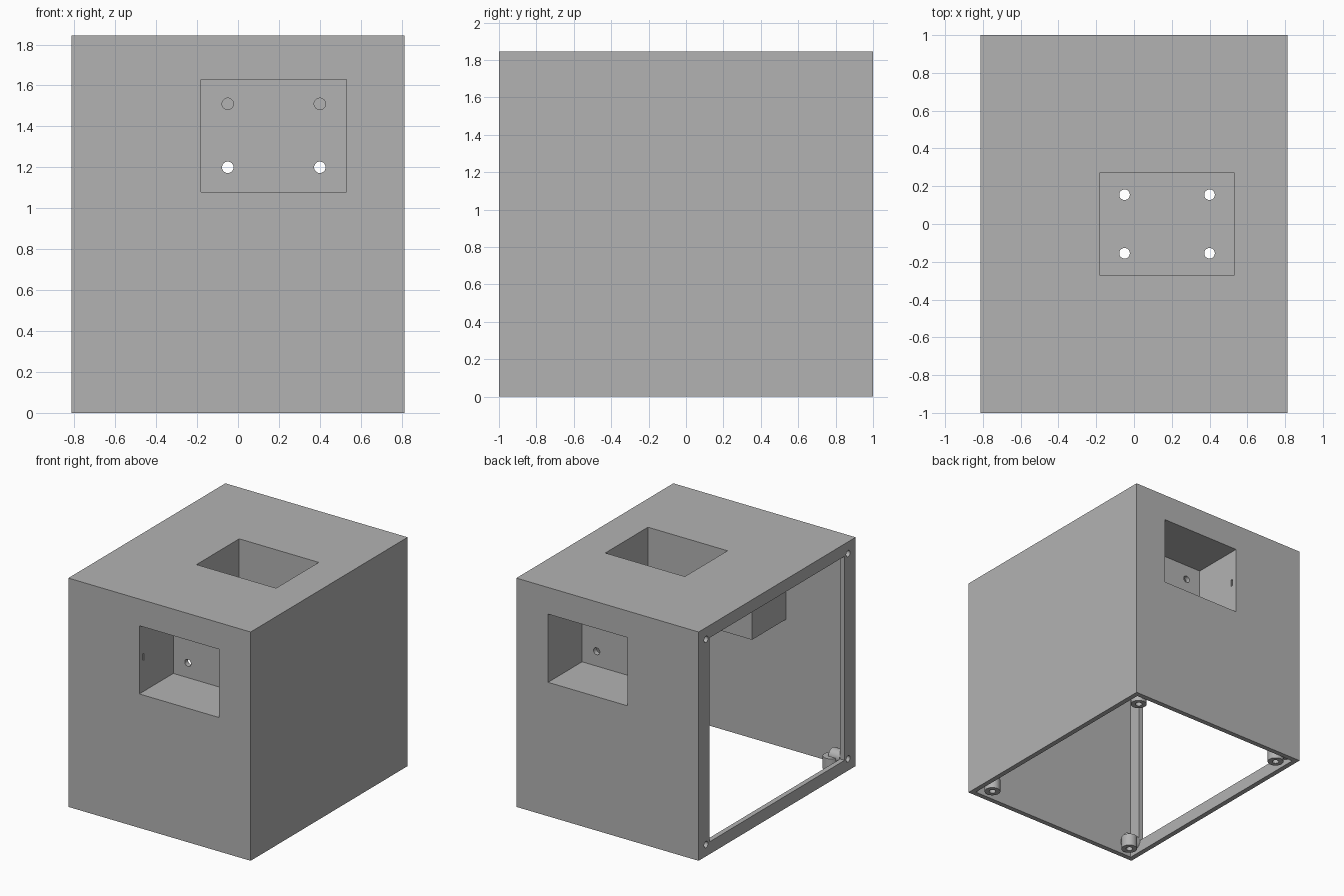
import bpy
import bmesh
from math import pi
from mathutils import Matrix, Vector

if "Cube" in bpy.data.objects:
    bpy.data.objects.remove(bpy.data.objects["Cube"], do_unlink=True)

# Main dimensions
HX, HY, H = 0.813, 1.0, 1.845
WALL, DEPTH = 0.04, 0.433
PX0, PX1 = -0.18, 0.53           # pocket extent across x
PZ0, PZ1 = 1.08, 1.63            # side pockets, height range
PY = 0.272                       # top pocket half length
HOLE_X, HOLE_R = (-0.05, 0.40), 0.028

grey = bpy.data.materials.new("plain_grey")
grey.use_nodes = True
colour = (0.45, 0.45, 0.45, 1)
grey.diffuse_color = colour
grey.node_tree.nodes["Principled BSDF"].inputs["Base Color"].default_value = colour


def make_object(name, bm):
    mesh = bpy.data.meshes.new(name)
    bm.to_mesh(mesh)
    bm.free()
    mesh.materials.append(grey)
    obj = bpy.data.objects.new(name, mesh)
    bpy.context.scene.collection.objects.link(obj)
    return obj


def box(name, lo, hi):
    lo, hi = Vector(lo), Vector(hi)
    bm = bmesh.new()
    bmesh.ops.create_cube(bm, size=1, matrix=Matrix.Translation((lo + hi) / 2)
                          @ Matrix.Diagonal((*(hi - lo), 1)))
    return make_object(name, bm)


def rod(name, centre, radius, length, axis, sides=32):
    turn = {"X": Matrix.Rotation(pi / 2, 4, "Y"),
            "Y": Matrix.Rotation(pi / 2, 4, "X"),
            "Z": Matrix.Identity(4)}[axis]
    bm = bmesh.new()
    bmesh.ops.create_cone(bm, cap_ends=True, segments=sides, radius1=radius,
                          radius2=radius, depth=length,
                          matrix=Matrix.Translation(centre) @ turn)
    return make_object(name, bm)


def combine(target, tool, operation="DIFFERENCE"):
    """Apply a boolean and discard the tool."""
    tool.hide_render = True
    mod = target.modifiers.new("bool", "BOOLEAN")
    mod.operation, mod.solver, mod.object = operation, "EXACT", tool
    bpy.context.view_layer.objects.active = target
    bpy.ops.object.modifier_apply(modifier=mod.name)
    bpy.data.objects.remove(tool, do_unlink=True)


# Hollow case, open underneath
case = box("case", (-HX, -HY, 0), (HX, HY, H))
combine(case, box("cavity", (WALL - HX, WALL - HY, -0.1),
                  (HX - WALL, HY - WALL, H - WALL)))

# Framed opening on the -x side
combine(case, box("opening", (-HX - 0.1, -HY + 0.14, 0.1),
                  (-HX + 0.1, HY - 0.14, H - 0.1)))

# Pocket housings on front, back and top
e = WALL / 2                     # embeds each housing in its wall
for s in (-1, 1):
    ys = sorted((s * (HY - e), s * (HY - DEPTH - WALL)))
    combine(case, box("housing", (PX0 - WALL, ys[0], PZ0 - WALL),
                      (PX1 + WALL, ys[1], PZ1 + WALL)), "UNION")
combine(case, box("housing", (PX0 - WALL, -PY - WALL, H - DEPTH - WALL),
                  (PX1 + WALL, PY + WALL, H - e)), "UNION")

# Pocket recesses, side slots and mounting holes
for s in (-1, 1):
    ys = sorted((s * (HY + 0.1), s * (HY - DEPTH)))
    combine(case, box("recess", (PX0, ys[0], PZ0), (PX1, ys[1], PZ1)))
    ys = sorted((s * (HY - 0.045), s * (HY - 0.06)))
    combine(case, box("slot", (PX0 - 0.01, ys[0], 1.33),
                      (PX0 + 0.01, ys[1], 1.385)))
    for x in HOLE_X:
        for z in (1.20, 1.51):
            combine(case, rod("hole", (x, s * (HY - DEPTH - e), z),
                              HOLE_R, 0.08, "Y"))
combine(case, box("recess", (PX0, -PY, H - DEPTH), (PX1, PY, H + 0.1)))
for x in HOLE_X:
    for y in (-0.155, 0.155):
        combine(case, rod("hole", (x, y, H - DEPTH - e), HOLE_R, 0.08, "Z"))

# Screw holes in the frame, with a boss behind each
for sy, side in ((-1, "front"), (1, "back")):
    for z, level in ((0.095, "lower"), (H - 0.095, "upper")):
        y = sy * (HY - 0.095)
        combine(case, rod("hole", (-HX, y, z), 0.025, 0.2, "X"))
        boss = rod(f"{side}_{level}_frame_boss", (-HX + 0.09, y, z),
                   0.055, 0.1, "X")
        combine(boss, rod("bore", (-HX + 0.06, y, z), 0.025, 0.12, "X"))

# Floor bosses at the four bottom corners
for sx, hand in ((-1, "right"), (1, "left")):
    for sy, side in ((-1, "front"), (1, "back")):
        x, y = sx * (HX - 0.13), sy * (HY - 0.13)
        boss = rod(f"{side}_{hand}_floor_boss", (x, y, 0.05), 0.06, 0.1, "Z")
        combine(boss, rod("bore", (x, y, 0.02), 0.025, 0.12, "Z"))

# Smooth round walls, sharp corners
for obj in bpy.context.scene.collection.objects:
    if obj.type == "MESH":
        bpy.ops.object.select_all(action="DESELECT")
        obj.select_set(True)
        bpy.context.view_layer.objects.active = obj
        bpy.ops.object.shade_smooth_by_angle()
